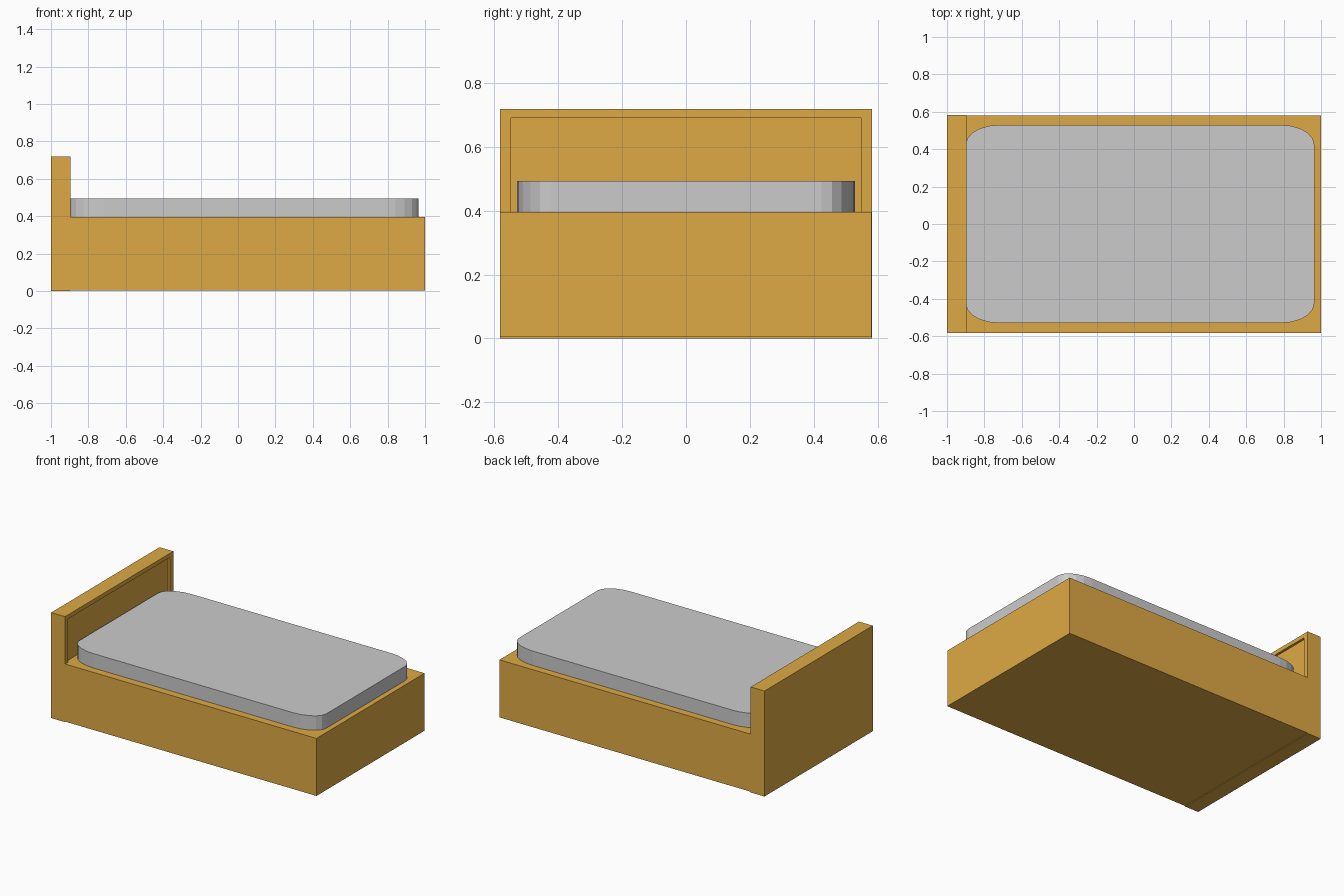
import bpy, bmesh
from math import sin, cos, pi

if "Cube" in bpy.data.objects:
    bpy.data.objects.remove(bpy.data.objects["Cube"])

wood = bpy.data.materials.new("wood")
wood.diffuse_color = (0.73, 0.40, 0.06, 1)
wood.use_nodes = True
wood.node_tree.nodes["Principled BSDF"].inputs["Base Color"].default_value = wood.diffuse_color


def finish(name, bm, material=None):
    bmesh.ops.recalc_face_normals(bm, faces=bm.faces)
    mesh = bpy.data.meshes.new(name)
    bm.to_mesh(mesh)
    bm.free()
    obj = bpy.data.objects.new(name, mesh)
    bpy.context.collection.objects.link(obj)
    if material:
        mesh.materials.append(material)
    return obj


def box(x0, x1, y0, y1, z0, z1):
    bm = bmesh.new()
    bmesh.ops.create_cube(bm, size=1)
    for v in bm.verts:
        v.co = (x1 if v.co.x > 0 else x0,
                y1 if v.co.y > 0 else y0,
                z1 if v.co.z > 0 else z0)
    return bm


FRONT_X = -0.896   # front plane of the headboard
BASE_TOP = 0.396

# Bed base
finish("bed_base", box(FRONT_X, 1, -0.583, 0.581, 0.004, BASE_TOP), wood)

# Headboard with a recessed panel above the base
bm = box(-1, FRONT_X, -0.583, 0.583, 0, 0.719)
bm.normal_update()
face = max(bm.faces, key=lambda f: f.calc_center_median().x)
bmesh.ops.inset_region(bm, faces=[face], thickness=0.03)
for v in face.verts:
    v.co.y = 0.549 if v.co.y > 0 else -0.549
    v.co.z = 0.691 if v.co.z > 0.3 else BASE_TOP
panel = bmesh.ops.extrude_discrete_faces(bm, faces=[face])["faces"][0]
for v in panel.verts:
    v.co.x -= 0.016
finish("headboard", bm, wood)

# Mattress: rectangle with elliptical corners, extruded upwards
x0, x1, hy = -0.9, 0.964, 0.53
rx, ry, steps = 0.18, 0.105, 5
cx, hx = (x0 + x1) / 2, (x1 - x0) / 2
bm = bmesh.new()
outline = []
for corner, (sx, sy) in enumerate([(1, 1), (-1, 1), (-1, -1), (1, -1)]):
    for i in range(steps + 1):
        a = (corner + i / steps) * pi / 2
        outline.append(bm.verts.new((cx + sx * (hx - rx) + rx * cos(a),
                                     sy * (hy - ry) + ry * sin(a), BASE_TOP)))
bottom = bm.faces.new(outline)
top = bmesh.ops.extrude_face_region(bm, geom=[bottom], use_keep_orig=True)
for v in top["geom"]:
    if isinstance(v, bmesh.types.BMVert):
        v.co.z = 0.494
finish("mattress", bm)
